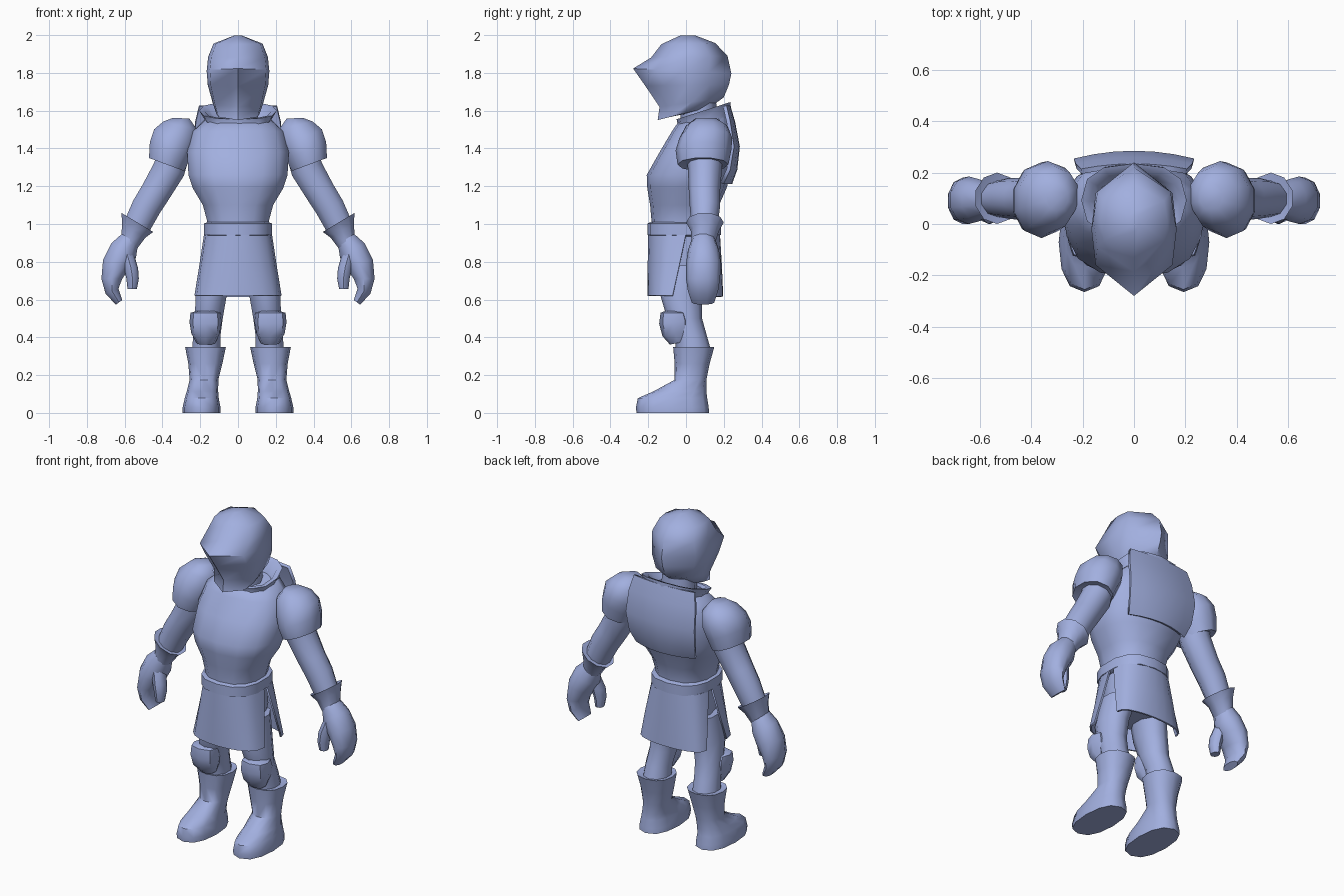
import bpy, bmesh, math

steel = bpy.data.materials.new("pale_blue")
steel.diffuse_color = (0.36, 0.43, 0.74, 1)


def finish(name, bm, angle=52):
    """Smooth the mesh below an edge angle and add it to the scene."""
    bmesh.ops.recalc_face_normals(bm, faces=bm.faces)
    for f in bm.faces:
        f.smooth = True
    for e in bm.edges:
        e.smooth = len(e.link_faces) == 2 and e.calc_face_angle() < math.radians(angle)
    me = bpy.data.meshes.new(name)
    bm.to_mesh(me)
    bm.free()
    me.materials.append(steel)
    ob = bpy.data.objects.new(name, me)
    bpy.context.collection.objects.link(ob)
    return ob


def spow(v, p):
    return math.copysign(abs(v) ** p, v) if abs(v) > 1e-6 else 0.0


def loft(name, rings, n=10, px=1.0, py=1.0, side=1, caps=True, angle=52):
    """Skin rings (x, half_width, y_front, y_back, z, slope_x, slope_y)."""
    bm = bmesh.new()
    rows = []
    for x, w, yf, yb, z, sx, sy in rings:
        row = []
        for i in range(n):
            a = 2 * math.pi * i / n
            dx = w * spow(math.sin(a), px)
            dy = -(yb - yf) / 2 * spow(math.cos(a), py)
            row.append(bm.verts.new((side * (x + dx), (yf + yb) / 2 + dy,
                                     z + sx * dx + sy * dy)))
        rows.append(row)
    for r, s in zip(rows, rows[1:]):
        for i in range(n):
            j = (i + 1) % n
            bm.faces.new((r[i], r[j], s[j], s[i]))
    if caps:
        bm.faces.new(rows[0])
        bm.faces.new(rows[-1])
    return finish(name, bm, angle)


def sheet(name, rows, n, thick, fx, fy):
    """Curved plate: rows of (half_width, y_edge, y_middle, z)."""
    bm = bmesh.new()
    grid = [[bm.verts.new((w * fx(t), ye + (ym - ye) * fy(t), z))
             for t in [-1 + 2 * i / n for i in range(n + 1)]] for w, ye, ym, z in rows]
    for r, s in zip(grid, grid[1:]):
        for i in range(n):
            bm.faces.new((r[i], r[i + 1], s[i + 1], s[i]))
    ob = finish(name, bm)
    mod = ob.modifiers.new("thickness", 'SOLIDIFY')
    mod.thickness = thick
    mod.offset = 0
    return ob


# Pointed helmet with a ridge down the face
loft("helmet", [
    (0, .06, -.12, .08, 1.58, 0, .12),
    (0, .115, -.15, .13, 1.585, 0, .25),
    (0, .135, -.14, .20, 1.645, 0, .15),
    (0, .160, -.215, .228, 1.735, 0, .02),
    (0, .166, -.28, .24, 1.81, 0, -.05),
    (0, .158, -.185, .22, 1.885, 0, .02),
    (0, .130, -.13, .155, 1.955, 0, .02),
    (0, .02, -.03, .05, 1.998, 0, 0)], n=8, px=.3, py=1.8, angle=60)

# Neck and flared collar that rises at the back
loft("neck", [(0, .11, -.03, .17, 1.48, 0, 0), (0, .10, -.03, .16, 1.64, 0, 0)], n=8)
loft("collar", [
    (0, .185, -.06, .245, 1.49, 0, .25),
    (0, .175, -.04, .24, 1.55, 0, .30),
    (0, .205, -.05, .235, 1.60, 0, .32),
    (0, .175, -.03, .205, 1.595, 0, .32),
    (0, .13, -.01, .18, 1.53, 0, .25)], n=12, px=.8, py=.8)

# Breastplate body
loft("torso", [
    (0, .165, -.18, .155, .96, 0, 0),
    (0, .168, -.183, .16, 1.02, 0, 0),
    (0, .190, -.19, .175, 1.10, 0, 0),
    (0, .245, -.205, .215, 1.19, 0, 0),
    (0, .268, -.208, .235, 1.26, 0, 0),
    (0, .275, -.14, .25, 1.38, 0, 0),
    (0, .245, -.075, .25, 1.49, 0, 0),
    (0, .175, -.04, .24, 1.555, 0, .1)], n=14, px=.85, py=.85)

# Back plate
sheet("back_plate", [
    (.205, .205, .225, 1.625), (.225, .225, .25, 1.54), (.232, .245, .275, 1.41),
    (.222, .225, .262, 1.29), (.20, .19, .235, 1.215)],
    6, .02, lambda t: t, lambda t: 1 - t * t)

# Belt
loft("belt", [
    (0, .165, -.185, .165, .935, 0, 0), (0, .183, -.205, .185, .942, 0, 0),
    (0, .183, -.205, .185, 1.003, 0, 0), (0, .165, -.185, .165, 1.01, 0, 0)],
    n=14, px=.8, py=.8)

# Hips and the two skirt panels
loft("hips", [(0, .155, -.17, .16, .97, 0, 0), (0, .17, -.16, .15, .82, 0, 0),
              (0, .15, -.12, .11, .70, 0, 0)], n=12, px=.85, py=.85)
arc_x = lambda t: math.sin(t * math.pi / 2)
arc_y = lambda t: max(0.0, math.cos(t * math.pi / 2)) ** .75
sheet("front_skirt", [(.175, .0, -.195, .945), (.20, -.035, -.198, .78),
                      (.226, -.07, -.198, .62)], 10, .01, arc_x, arc_y)
sheet("back_skirt", [(.172, .03, .175, .945), (.195, .07, .185, .78),
                     (.215, .11, .192, .615)], 10, .01, arc_x, arc_y)

for s, label in ((1, "left"), (-1, "right")):
    # Shoulder guard
    loft(label + "_shoulder_guard", [
        (.37, .075, .0, .19, 1.32, .37, 0),
        (.378, .098, -.045, .225, 1.315, .37, 0),
        (.36, .112, -.055, .24, 1.39, .42, 0),
        (.335, .115, -.035, .245, 1.455, .42, 0),
        (.305, .095, .0, .22, 1.52, .25, 0),
        (.30, .045, .05, .16, 1.56, .05, 0)], side=s)
    # Arm
    loft(label + "_arm", [
        (.33, .085, .0, .20, 1.42, .45, 0),
        (.365, .082, .01, .19, 1.29, .45, 0),
        (.435, .075, .015, .18, 1.17, .5, 0),
        (.485, .073, .02, .18, 1.09, .5, 0),
        (.545, .065, .03, .165, .97, .55, 0)], side=s)
    # Flared glove cuff
    loft(label + "_cuff", [
        (.53, .065, .03, .16, 1.0, .55, 0),
        (.533, .088, .0, .20, 1.008, .6, 0),
        (.552, .065, .025, .175, .965, .6, 0),
        (.575, .045, .03, .155, .90, .65, 0)], side=s)
    # Curled mitten hand and thumb
    loft(label + "_hand", [
        (.572, .045, .03, .155, .92, .65, 0),
        (.605, .068, .01, .175, .86, .6, 0),
        (.643, .075, .0, .185, .79, .3, 0),
        (.668, .058, .0, .18, .71, .0, 0),
        (.667, .036, .01, .17, .645, -.4, 0),
        (.63, .018, .03, .15, .585, -.7, 0)], side=s)
    loft(label + "_thumb", [
        (.59, .04, .02, .11, .85, .3, 0),
        (.567, .038, .0, .09, .77, .1, 0),
        (.558, .033, .0, .08, .71, 0, 0),
        (.56, .025, .01, .07, .657, 0, 0)], n=8, side=s)
    # Leg
    loft(label + "_leg", [
        (.105, .095, -.13, .11, .78, 0, 0),
        (.142, .086, -.135, .085, .62, 0, 0),
        (.155, .078, -.10, .085, .50, 0, 0),
        (.165, .076, -.06, .11, .41, 0, 0),
        (.168, .078, -.055, .13, .34, 0, 0)], side=s)
    # Knee guard
    loft(label + "_knee_guard", [
        (.17, .05, -.085, .0, .37, 0, .2),
        (.172, .075, -.125, .01, .42, 0, .2),
        (.172, .085, -.142, .015, .48, 0, .1),
        (.172, .08, -.135, .0, .53, 0, 0),
        (.165, .05, -.11, -.02, .54, 0, 0)], n=8, px=.7, py=.8, side=s)
    # Boot
    loft(label + "_boot", [
        (.193, .10, -.262, .122, .0, 0, 0),
        (.193, .10, -.265, .12, .03, 0, 0),
        (.192, .09, -.255, .112, .078, 0, 0),
        (.188, .083, -.17, .108, .115, 0, 0),
        (.180, .076, -.06, .108, .175, 0, 0),
        (.173, .09, -.06, .125, .26, 0, 0),
        (.172, .108, -.068, .15, .35, 0, 0),
        (.172, .085, -.05, .13, .345, 0, 0)], n=12, px=.8, py=.9, side=s)
